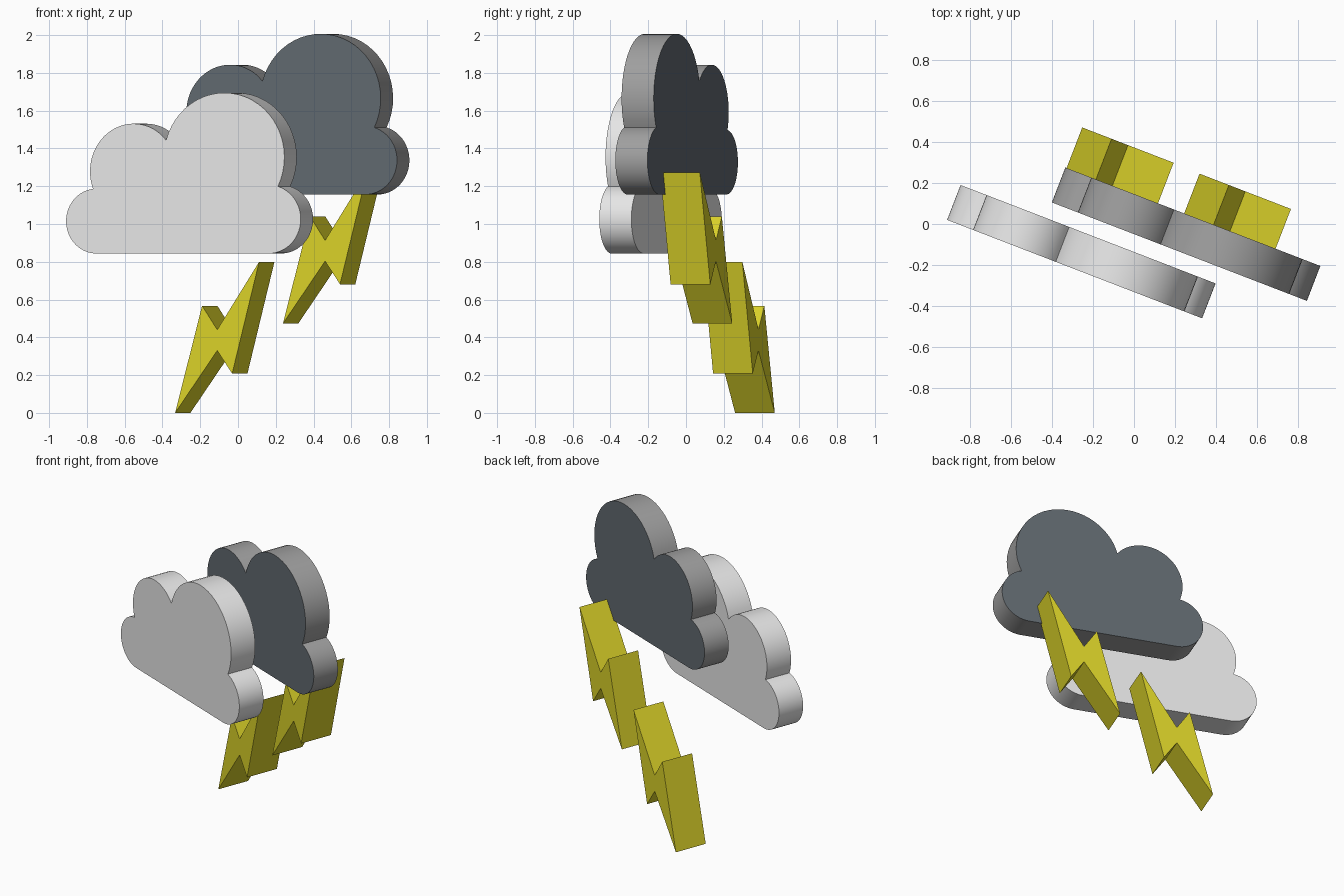
import bpy, bmesh, math
from mathutils import Vector

if "Cube" in bpy.data.objects:
    bpy.data.objects.remove(bpy.data.objects["Cube"])

ANGLE = math.radians(-21.1)
ALONG = Vector((math.cos(ANGLE), math.sin(ANGLE), 0))    # width of the plates
BACK = Vector((-math.sin(ANGLE), math.cos(ANGLE), 0))    # thickness of the plates


def material(name, color):
    m = bpy.data.materials.new(name)
    m.diffuse_color = (*color, 1)
    m.use_nodes = True
    m.node_tree.nodes["Principled BSDF"].inputs["Base Color"].default_value = m.diffuse_color
    return m


def plate(name, profile, origin, depth, cap_mat, side_mat=None, smooth=False):
    """Extrude a (u, z) outline backwards from origin."""
    bm = bmesh.new()
    origin = Vector(origin)
    verts = [bm.verts.new(origin + ALONG * u + Vector((0, 0, z))) for u, z in profile]
    face = bm.faces.new(verts)
    ext = bmesh.ops.extrude_face_region(bm, geom=[face], use_keep_orig=True)
    moved = [v for v in ext["geom"] if isinstance(v, bmesh.types.BMVert)]
    bmesh.ops.translate(bm, vec=BACK * depth, verts=moved)
    bmesh.ops.recalc_face_normals(bm, faces=bm.faces[:])
    for f in bm.faces:
        if side_mat and len(f.verts) == 4:
            f.material_index = 1
    me = bpy.data.meshes.new(name)
    bm.to_mesh(me)
    bm.free()
    ob = bpy.data.objects.new(name, me)
    bpy.context.collection.objects.link(ob)
    me.materials.append(cap_mat)
    if side_mat:
        me.materials.append(side_mat)
    if smooth:
        bpy.ops.object.select_all(action='DESELECT')
        ob.select_set(True)
        bpy.context.view_layer.objects.active = ob
        bpy.ops.object.shade_smooth_by_angle(angle=math.radians(30))
    return ob


def lobe(center, r, start, end, n=28):
    """Clockwise arc that meets both end points exactly."""
    c, s, e = Vector(center), Vector(start) - Vector(center), Vector(end) - Vector(center)
    a0, a1 = math.atan2(s.y, s.x), math.atan2(e.y, e.x)
    if a1 >= a0:
        a1 -= 2 * math.pi
    pts = []
    for i in range(n + 1):
        t = i / n
        a = a0 + (a1 - a0) * t
        rr = r + (s.length - r) * (1 - t) ** 3 + (e.length - r) * t ** 3
        pts.append((c.x + rr * math.cos(a), c.y + rr * math.sin(a)))
    return pts


# cloud outline: four lobes meeting at three notches, flat base
n1, n2, n3 = (0.153, 1.186), (0.567, 1.443), (1.202, 1.199)
cloud = (lobe((0.171, 1.015), 0.171, (0.171, 0.844), n1)
         + lobe((0.394, 1.28), 0.258, n1, n2)[1:]
         + lobe((0.90, 1.358), 0.334, n2, n3)[1:]
         + lobe((1.15, 1.025), 0.181, n3, (1.15, 0.844))[1:])

# zigzag bolt outline, starting at the lower tip
bolt = [(x / math.cos(ANGLE), z) for x, z in
        [(0, 0), (0.143, 0.567), (0.223, 0.44), (0.445, 0.80), (0.302, 0.208), (0.223, 0.33)]]

pale = material("pale_grey", (0.80, 0.80, 0.80))
slate = material("dark_slate", (0.119, 0.141, 0.162))
mid = material("mid_grey", (0.35, 0.35, 0.35))
yellow = material("yellow", (0.70, 0.64, 0.022))

plate("pale_cloud", cloud, (-0.91, 0.02, 0), 0.182, pale, smooth=True)
plate("dark_cloud", cloud, (-0.40, 0.105, 0.312), 0.182, slate, mid, smooth=True)
plate("left_bolt", bolt, (-0.333, 0.26, 0), 0.225, yellow)
plate("right_bolt", bolt, (0.238, 0.035, 0.473), 0.225, yellow)
